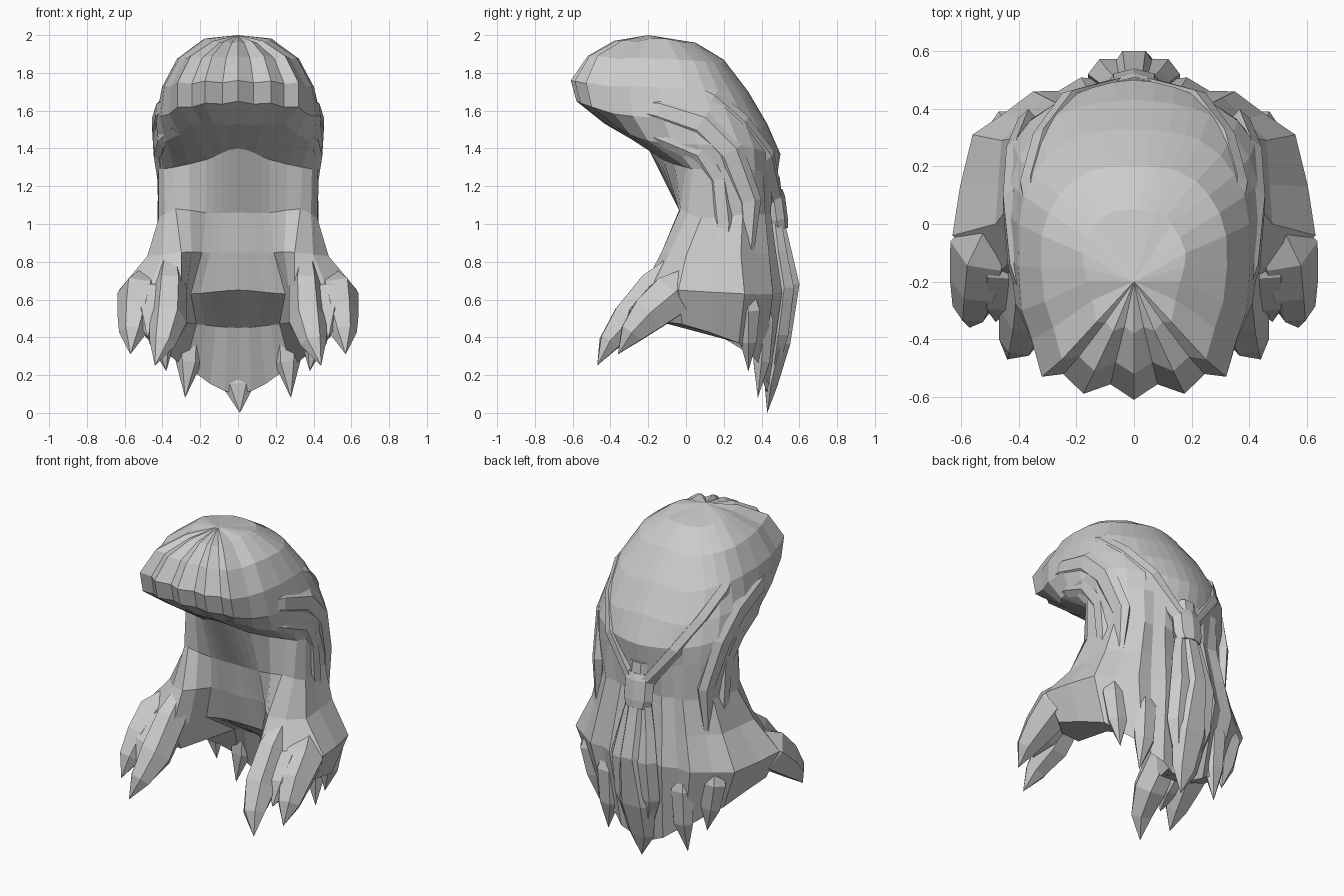
import bpy, bmesh, math
from mathutils import Vector

cube = bpy.data.objects.get("Cube")
if cube:
    bpy.data.objects.remove(cube)

grey = bpy.data.materials.new("hair grey")
grey.use_nodes = True
colour = (0.6, 0.6, 0.6, 1)
grey.diffuse_color = colour
grey.node_tree.nodes["Principled BSDF"].inputs["Base Color"].default_value = colour


def finish(name, bm):
    bmesh.ops.remove_doubles(bm, verts=bm.verts, dist=0.0005)
    bmesh.ops.recalc_face_normals(bm, faces=bm.faces)
    mesh = bpy.data.meshes.new(name)
    bm.to_mesh(mesh)
    bm.free()
    mesh.materials.append(grey)
    obj = bpy.data.objects.new(name, mesh)
    bpy.context.collection.objects.link(obj)
    return obj


def flip(p):
    return Vector((-p[0], p[1], p[2]))


def blend(a, b, c, d, t):
    """Smooth curve from b to c."""
    return 0.5 * (2 * b + (c - a) * t + (2 * a - 5 * b + 4 * c - d) * t * t
                  + (3 * b - a - 3 * c + d) * t ** 3)


# Crown: strands running from the parting, ordered from front to back
crown = [
    [(0, -.38, 1.97), (0, -.52, 1.89), (0, -.61, 1.76), (0, -.58, 1.65), (0, -.43, 1.53), (0, -.2, 1.4)],
    [(.13, -.34, 1.97), (.25, -.47, 1.89), (.32, -.53, 1.75), (.32, -.5, 1.62), (.25, -.39, 1.53), (.17, -.12, 1.34)],
    [(.16, -.2, 1.98), (.31, -.27, 1.88), (.39, -.3, 1.73), (.41, -.28, 1.57), (.38, -.2, 1.44), (.34, 0, 1.3)],
    [(.18, -.1, 1.98), (.32, -.04, 1.87), (.4, 0, 1.72), (.44, .03, 1.56), (.45, .06, 1.42), (.42, .08, 1.29)],
    [(.13, 0, 1.96), (.26, .1, 1.86), (.35, .17, 1.71), (.4, .23, 1.55), (.42, .28, 1.42), (.41, .3, 1.3)],
    [(.08, .04, 1.96), (.16, .18, 1.85), (.23, .29, 1.68), (.26, .38, 1.51), (.27, .42, 1.38), (.27, .41, 1.27)],
    [(0, .05, 1.96), (0, .2, 1.87), (0, .33, 1.7), (0, .43, 1.53), (0, .5, 1.37), (0, .48, 1.24)],
]
# Mane: the same strands continued below the shoulders
mane = [
    [(0, -.03, 1.06), (0, 0, .85), (0, .05, .65), (0, .31, .45)],
    [(.17, -.03, 1.06), (.19, 0, .85), (.25, .04, .63), (.22, .28, .47)],
    [(.33, -.03, 1.08), (.3, -.13, .85), (.3, -.23, .66), (.31, -.13, .48)],
    [(.42, .08, 1.03), (.48, 0, .83), (.63, -.04, .65), (.55, -.02, .47)],
    [(.4, .3, 1.05), (.46, .29, .84), (.56, .31, .63), (.46, .28, .37)],
    [(.27, .42, 1.05), (.31, .44, .84), (.35, .46, .63), (.28, .41, .24)],
    [(0, .46, 1.05), (0, .49, .85), (0, .53, .65), (0, .45, .1)],
]


def build_shell():
    keys = [[Vector(p) for p in a + b] for a, b in zip(crown, mane)]
    last = len(keys) - 1
    padded = [[flip(p) for p in keys[1]]] + keys + [[flip(p) for p in keys[last - 1]]]
    half = []
    for k in range(last):
        steps = 4 if k in (0, last - 1) else 2
        for i in range(steps):
            column = [blend(*four, i / steps) for four in zip(*padded[k:k + 4])]
            # Grooves between the fringe locks and between the back strands
            if i % 2:
                for r, p in enumerate(column):
                    if k < 2 and r < 5:
                        p.x *= .95
                        p.y = -.2 + (p.y + .2) * .88
                        p.z -= .012
                    elif k > 2 and r > 5:
                        p.x *= .96
                        p.y *= .95
            half.append(column)
    half.append(keys[last])
    ring = half + [[flip(p) for p in c] for c in half[-2:0:-1]]
    bm = bmesh.new()
    grid = [[bm.verts.new(p) for p in column] for column in ring]
    pole = bm.verts.new((0, -.2, 2))
    n = len(grid)
    for i in range(n):
        a, b = grid[i], grid[(i + 1) % n]
        bm.faces.new((pole, a[0], b[0]))
        for r in range(len(a) - 1):
            bm.faces.new((a[r], a[r + 1], b[r + 1], b[r]))
    # Arched underside: every front strand is joined to the back strand behind it
    end = n // 2
    for direction in (1, -1):
        for i in range(end // 2):
            loop = [grid[direction * j % n][-1] for j in (i, i + 1, end - i - 1, end - i)]
            bm.faces.new(list(dict.fromkeys(loop)))
    finish("hair_shell", bm)


build_shell()


def strand(name, path, widths, depths, across=(1, 0, 0), sides=6, side=1):
    """Tapered faceted lock swept along a path; a zero width makes a point."""
    path = [Vector(p) for p in path]
    bm = bmesh.new()
    rings = []
    for i, p in enumerate(path):
        tangent = (path[min(i + 1, len(path) - 1)] - path[max(i - 1, 0)]).normalized()
        out = tangent.cross(Vector(across)).normalized()
        wide = out.cross(tangent)
        ring = []
        for j in range(sides):
            t = math.tau * j / sides
            q = p + wide * math.cos(t) * widths[i] + out * math.sin(t) * depths[i]
            ring.append(bm.verts.new((q.x * side, q.y, q.z)))
        rings.append(ring)
    for a, b in zip(rings, rings[1:]):
        for j in range(sides):
            k = (j + 1) % sides
            bm.faces.new((a[j], a[k], b[k], b[j]))
    bm.faces.new(rings[0])
    if widths[-1] > 0:
        bm.faces.new(rings[-1])
    else:
        bmesh.ops.dissolve_degenerate(bm, dist=0.0005, edges=bm.edges)
    return finish(name, bm)


for side, label in ((1, "left"), (-1, "right")):
    # Locks falling forward over the shoulder
    strand("inner_front_lock_" + label,
           [(.36, .02, .86), (.36, -.15, .66), (.37, -.3, .49), (.4, -.41, .37), (.44, -.47, .25)],
           (.04, .09, .1, .07, 0), (.04, .12, .11, .06, 0), side=side)
    strand("outer_front_lock_" + label,
           [(.46, .08, .76), (.52, -.08, .62), (.54, -.2, .52), (.56, -.29, .42), (.57, -.36, .31)],
           (.04, .12, .1, .07, 0), (.04, .13, .11, .07, 0), side=side)
    strand("middle_front_lock_" + label,
           [(.44, .04, .72), (.46, -.13, .6), (.47, -.25, .5), (.48, -.34, .4)],
           (.04, .1, .08, 0), (.04, .11, .08, 0), side=side)
    # Locks hanging behind the shoulder
    strand("back_lock_" + label,
           [(.24, .38, .72), (.26, .41, .48), (.26, .4, .27), (.28, .38, .08)],
           (.03, .08, .07, 0), (.02, .06, .05, 0), side=side)
    strand("outer_back_lock_" + label,
           [(.42, .3, .75), (.43, .33, .54), (.4, .33, .38), (.38, .33, .22)],
           (.03, .08, .07, 0), (.03, .07, .05, 0), side=side)
    # Band drawn from the crown back to the tie
    strand("tie_band_" + label,
           [(.35, -.02, 1.75), (.36, .13, 1.66), (.32, .28, 1.52), (.23, .41, 1.35), (.06, .47, 1.13)],
           (.03, .06, .07, .07, .05), (.02, .04, .04, .04, .03), across=(0, .5, .8), side=side)
    # Bands swept from the temples down into the mane
    strand("upper_side_band_" + label,
           [(.33, -.38, 1.64), (.4, -.14, 1.6), (.42, .08, 1.53), (.41, .23, 1.38), (.37, .33, 1.12), (.38, .33, .85)],
           (.04, .07, .08, .08, .07, .03), (.03, .04, .04, .04, .04, .02), across=(0, .6, .8), side=side)
    strand("lower_side_band_" + label,
           [(.32, -.28, 1.52), (.39, -.1, 1.46), (.42, .08, 1.39), (.39, .17, 1.24), (.39, .2, 1), (.42, .2, .76)],
           (.04, .06, .07, .06, .06, .03), (.03, .04, .03, .04, .04, .02), across=(0, .6, .8), side=side)
    # Twin strands of the tied tail
    strand("tail_strand_" + label,
           [(.04, .47, 1.02), (.06, .49, .85), (.08, .52, .66), (.08, .49, .42), (.03, .44, .06)],
           (.04, .06, .08, .08, 0), (.04, .05, .06, .06, 0), side=side)

# Middle of the tied tail and the lowest point of the hair
strand("tail_centre", [(0, .47, 1.25), (0, .49, 1), (0, .54, .68), (0, .5, .37), (0, .45, .15), (.01, .43, 0)],
       (.06, .06, .08, .13, .09, 0), (.03, .04, .07, .06, .04, 0))
# Tie around the tail
strand("hair_tie", [(0, .46, 1.18), (0, .465, 1.14), (0, .48, 1.02), (0, .49, .97)],
       (.08, .1, .1, .08), (.05, .06, .06, .05), sides=8)
